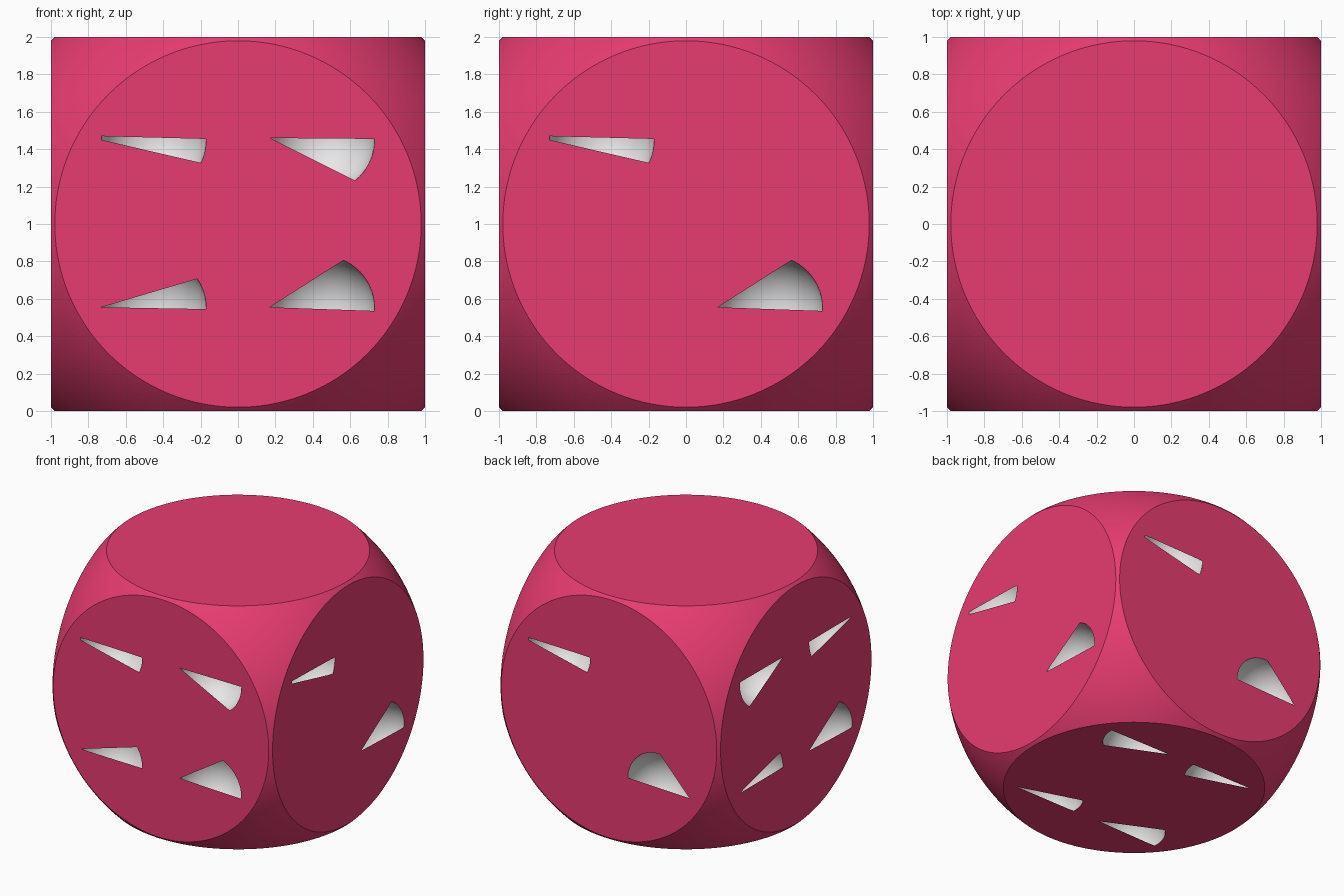
import bpy, bmesh
from math import radians, cos, sin
from mathutils import Vector, Matrix

cube = bpy.data.objects.get("Cube")
if cube:
    bpy.data.objects.remove(cube, do_unlink=True)

PIP_R = 0.28
BALL_R = 1.4
CENTRE = Vector((0, 0, 1))


def material(name, rgb):
    m = bpy.data.materials.new(name)
    m.use_nodes = True
    m.diffuse_color = (*rgb, 1)
    m.node_tree.nodes["Principled BSDF"].inputs["Base Color"].default_value = (*rgb, 1)
    return m


def finish(name, bm, mat):
    me = bpy.data.meshes.new(name)
    bm.to_mesh(me)
    bm.free()
    me.materials.append(mat)
    ob = bpy.data.objects.new(name, me)
    ob.location = CENTRE
    bpy.context.collection.objects.link(ob)
    bpy.ops.object.select_all(action="DESELECT")
    ob.select_set(True)
    bpy.context.view_layer.objects.active = ob
    bpy.ops.object.shade_smooth_by_angle(angle=radians(30))
    return ob


pink = material("raspberry pink", (0.8, 0.045, 0.165))
white = material("pip white", (0.8, 0.8, 0.8))

# Pip openings: centre u, centre v, tip angles, arc start, arc end
THIN = (-.45, .45, (176, 180), 1, -26)
WIDE = (.45, -.45, (179,), -3, 66)
X, Y, Z = Vector((1, 0, 0)), Vector((0, 1, 0)), Vector((0, 0, 1))
SIDES = {  # outward normal, u direction, v direction, openings
    "front": (-Y, X, Z, [THIN, (.45, .45, (178,), 1, -51),
                         (-.45, -.45, (179,), -1, 34), WIDE]),
    "left": (X, Y, Z, [THIN, WIDE]),
    "back": (Y, -X, Z, [THIN, (.45, -.45, (-2,), 87, 178)]),
    "right": (-X, -Y, Z, [(.45, .45, (0,), 180, 208), (-.45, .45, (1,), 178, 237),
                          (-.45, -.45, (180,), 0, 29), WIDE]),
    "bottom": (-Z, X, Y, [(.4, .55, (180,), 0, -48), (-.4, .55, (180,), 0, -35),
                          (.4, -.55, (-1,), 182, 146), (-.4, -.55, (-1,), 184, 131)]),
    "top": (Z, X, Y, []),
}


def opening_loop(bm, n, u, v, pip):
    """Edges of a wedge whose corners all lie on the pip circle."""
    cu, cv, tips, a, b = pip
    steps = 12
    angles = set(tips) | {a + (b - a) * i / steps for i in range(steps + 1)}
    verts = []
    for ang in sorted(t % 360 for t in angles):
        t = radians(ang)
        verts.append(bm.verts.new(n + u * (cu + PIP_R * cos(t)) + v * (cv + PIP_R * sin(t))))
    return [bm.edges.new((p, q)) for p, q in zip(verts, verts[1:] + verts[:1])]


# Body: a ball trimmed flat on six sides
bm = bmesh.new()
bmesh.ops.create_icosphere(bm, subdivisions=6, radius=BALL_R)
for n, u, v, pips in SIDES.values():
    bmesh.ops.bisect_plane(bm, geom=bm.verts[:] + bm.edges[:] + bm.faces[:],
                           dist=1e-5, plane_co=n, plane_no=n, clear_outer=True)

# Flat sides, each filled around its pip openings
for n, u, v, pips in SIDES.values():
    rim = [e for e in bm.edges if e.is_boundary
           and all(abs(w.co.dot(n) - 1) < 1e-3 for w in e.verts)]
    loops = [e for pip in pips for e in opening_loop(bm, n, u, v, pip)]
    res = bmesh.ops.triangle_fill(bm, use_beauty=True, use_dissolve=False,
                                  edges=rim + loops, normal=n)
    for f in res["geom"]:
        if isinstance(f, bmesh.types.BMFace):
            f.normal_update()
            if f.normal.dot(n) < 0:
                f.normal_flip()
finish("die_body", bm, pink)

# Pips: hollow half-ball bowls sunk behind the openings
for side, (n, u, v, pips) in SIDES.items():
    for i, (cu, cv, *_) in enumerate(pips):
        bm = bmesh.new()
        bmesh.ops.create_uvsphere(bm, u_segments=64, v_segments=32, radius=PIP_R)
        bmesh.ops.bisect_plane(bm, geom=bm.verts[:] + bm.edges[:] + bm.faces[:],
                               dist=1e-5, plane_co=(0, 0, 0), plane_no=Z, clear_outer=True)
        turn = Z.rotation_difference(n).to_matrix().to_4x4()
        bmesh.ops.transform(bm, verts=bm.verts,
                            matrix=Matrix.Translation(n + u * cu + v * cv) @ turn)
        bmesh.ops.reverse_faces(bm, faces=bm.faces[:])
        finish(f"{side}_pip_{i + 1}", bm, white)
